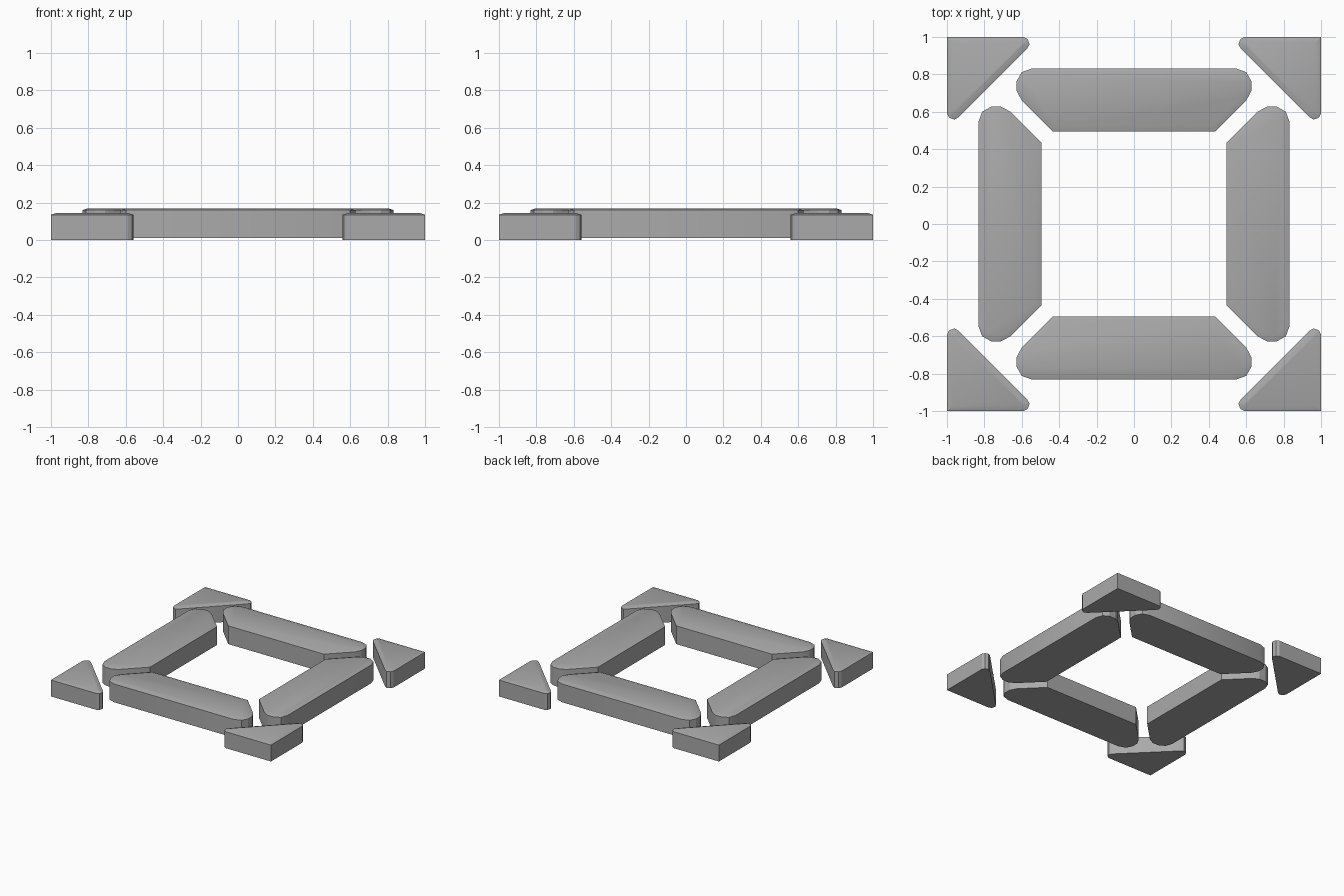
import bpy, bmesh, math

cube = bpy.data.objects.get("Cube")
if cube:
    bpy.data.objects.remove(cube, do_unlink=True)

grey = bpy.data.materials.new("plain grey")
grey.use_nodes = True
colour = (0.4, 0.4, 0.4, 1)
grey.diffuse_color = colour
grey.node_tree.nodes["Principled BSDF"].inputs["Base Color"].default_value = colour


def slab(name, outline, bottom, top, angle):
    """Extrude an outline and finish its top with a shallow chamfer."""
    rise = 0.01
    bm = bmesh.new()
    base = bm.faces.new([bm.verts.new((x, y, bottom)) for x, y in outline])
    ext = bmesh.ops.extrude_face_region(bm, geom=[base], use_keep_orig=True)["geom"]
    for v in ext:
        if isinstance(v, bmesh.types.BMVert):
            v.co.z = top - rise
    bmesh.ops.recalc_face_normals(bm, faces=bm.faces)
    cap = [f for f in ext if isinstance(f, bmesh.types.BMFace)]
    bmesh.ops.inset_region(bm, faces=cap, thickness=0.03, depth=0, use_even_offset=True)
    for v in cap[0].verts:
        v.co.z = top
    mesh = bpy.data.meshes.new(name)
    bm.to_mesh(mesh)
    bm.free()
    mesh.materials.append(grey)
    obj = bpy.data.objects.new(name, mesh)
    obj.rotation_euler.z = angle
    bpy.context.collection.objects.link(obj)
    bpy.ops.object.select_all(action='DESELECT')
    obj.select_set(True)
    bpy.context.view_layer.objects.active = obj
    bpy.ops.object.shade_smooth_by_angle(angle=math.radians(25))


# Long bar with mitred inner corners and rounded outer ends
half = [(0.435, -0.495), (0.6, -0.66), (0.627, -0.71),
        (0.627, -0.765), (0.6, -0.812), (0.545, -0.832)]
bar = [(-x, y) for x, y in half] + half[::-1]

# Right-angled corner block with its two sharp tips rounded
tip = [(0.59, -1), (0.567, -0.987), (0.558, -0.96), (0.573, -0.935)]
corner = [(1, -1)] + tip + [(-y, -x) for x, y in tip[::-1]]

sides = ["front", "left", "back", "right"]
corners = ["front_left", "back_left", "back_right", "front_right"]
for i in range(4):
    turn = i * math.pi / 2
    slab(sides[i] + "_bar", bar, 0.01, 0.17, turn)
    slab(corners[i] + "_corner_block", corner, 0, 0.145, turn)
